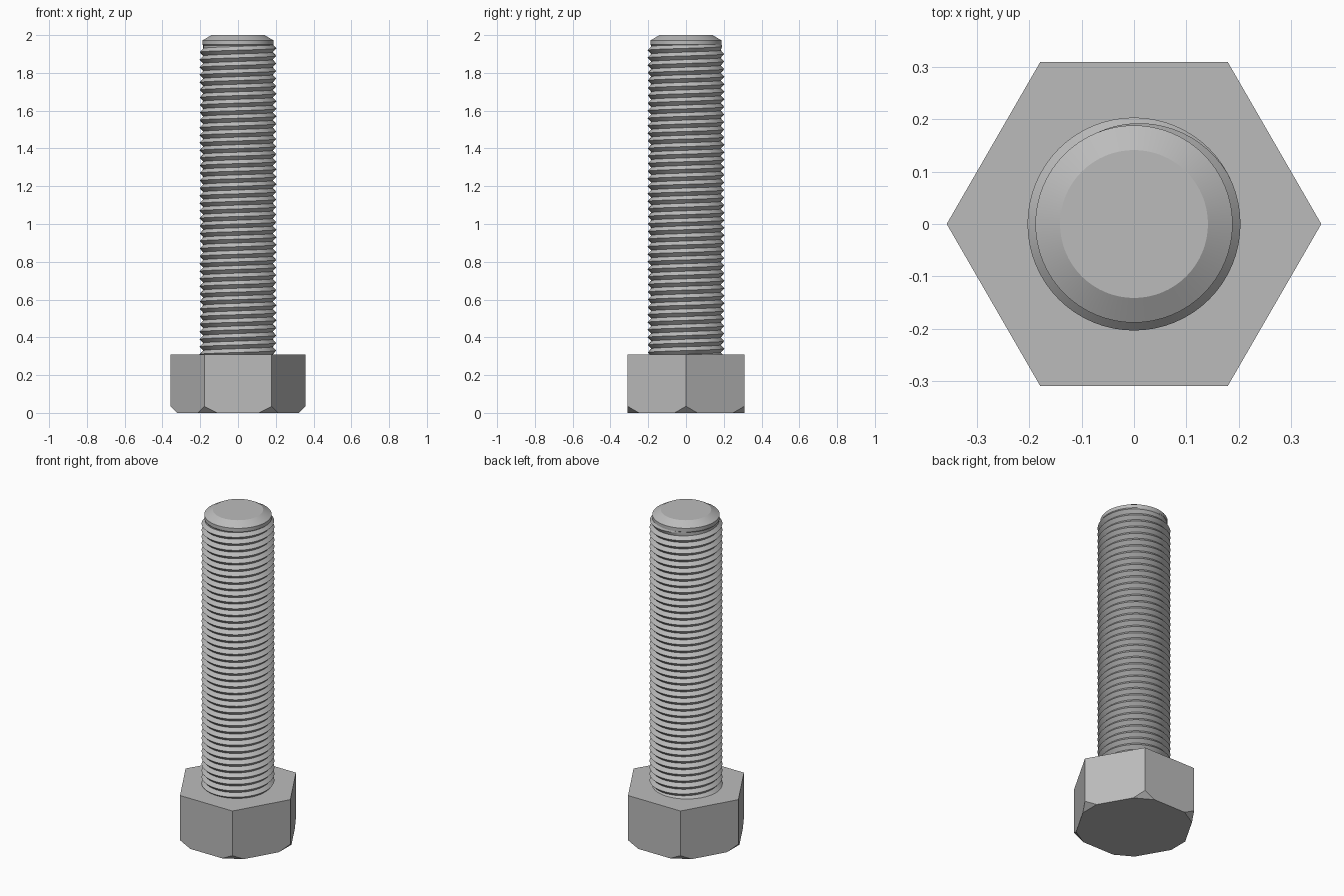
import bpy, bmesh
from math import sin, cos, pi, tau, radians
from mathutils import Vector

if "Cube" in bpy.data.objects:
    bpy.data.objects.remove(bpy.data.objects["Cube"], do_unlink=True)

STEEL = bpy.data.materials.new("steel_grey")
STEEL.use_nodes = True
colour = (0.5, 0.5, 0.5, 1)
STEEL.diffuse_color = colour
STEEL.node_tree.nodes["Principled BSDF"].inputs["Base Color"].default_value = colour

HEAD_R, HEAD_H = 0.357, 0.31
ROOT_R, CREST_R, PITCH = 0.184, 0.203, 0.04
SEGMENTS = 64


def finish(name, bm, smooth=None):
    bmesh.ops.recalc_face_normals(bm, faces=bm.faces)
    mesh = bpy.data.meshes.new(name)
    bm.to_mesh(mesh)
    bm.free()
    mesh.materials.append(STEEL)
    obj = bpy.data.objects.new(name, mesh)
    bpy.context.collection.objects.link(obj)
    if smooth:
        bpy.ops.object.select_all(action="DESELECT")
        obj.select_set(True)
        bpy.context.view_layer.objects.active = obj
        bpy.ops.object.shade_smooth_by_angle(angle=radians(smooth))
    return obj


def polar(r, a, z):
    return Vector((r * cos(a), r * sin(a), z))


# Hexagonal head with its six lower corners planed off
bm = bmesh.new()
rings = [[bm.verts.new(polar(HEAD_R, k * tau / 6, z)) for k in range(6)]
         for z in (0, HEAD_H)]
for ring in rings:
    bm.faces.new(ring)
for k in range(6):
    j = (k + 1) % 6
    bm.faces.new((rings[0][k], rings[0][j], rings[1][j], rings[1][k]))
for k in range(6):
    a = k * tau / 6
    cut = bmesh.ops.bisect_plane(
        bm, geom=bm.verts[:] + bm.edges[:] + bm.faces[:],
        plane_co=polar(0.322, a, 0), plane_no=polar(1, a, -1), clear_outer=True)
    rim = [e for e in cut["geom_cut"] if isinstance(e, bmesh.types.BMEdge)]
    bmesh.ops.holes_fill(bm, edges=rim)
finish("hex_head", bm)

# Shank core, turned from a profile, with a chamfered tip
bm = bmesh.new()
profile = [(ROOT_R, HEAD_H - 0.02), (ROOT_R, 1.945), (0.188, 1.95),
           (0.188, 1.972), (0.141, 2.0)]
rings = [[bm.verts.new(polar(r, k * tau / SEGMENTS, z)) for k in range(SEGMENTS)]
         for r, z in profile]
for low, high in zip(rings, rings[1:]):
    for k in range(SEGMENTS):
        j = (k + 1) % SEGMENTS
        bm.faces.new((low[k], low[j], high[j], high[k]))
bm.faces.new(rings[0])
bm.faces.new(rings[-1])
finish("shank_core", bm, 25)

# Right-handed V thread wound up the shank, running out at the tip
bm = bmesh.new()
start, end = HEAD_H - PITCH, 1.965 - PITCH
steps = int((end - start) / PITCH * SEGMENTS)
previous = None
for i in range(steps + 1):
    a = i * tau / SEGMENTS
    z = start + i * PITCH / SEGMENTS
    fade = min(1, (steps - i) / (SEGMENTS * 0.3))
    crest = ROOT_R + (CREST_R - ROOT_R) * fade
    row = [bm.verts.new(polar(r, a, z + t * PITCH))
           for r, t in ((ROOT_R, 0), (crest, 0.5), (ROOT_R, 1))]
    if previous:
        for k in range(2):
            bm.faces.new((previous[k], row[k], row[k + 1], previous[k + 1]))
    previous = row
thread = finish("screw_thread", bm, 25)
# Make sure the open ribbon faces outward
side = sum(p.normal.dot(Vector((p.center.x, p.center.y, 0))) for p in thread.data.polygons)
if side < 0:
    thread.data.flip_normals()
